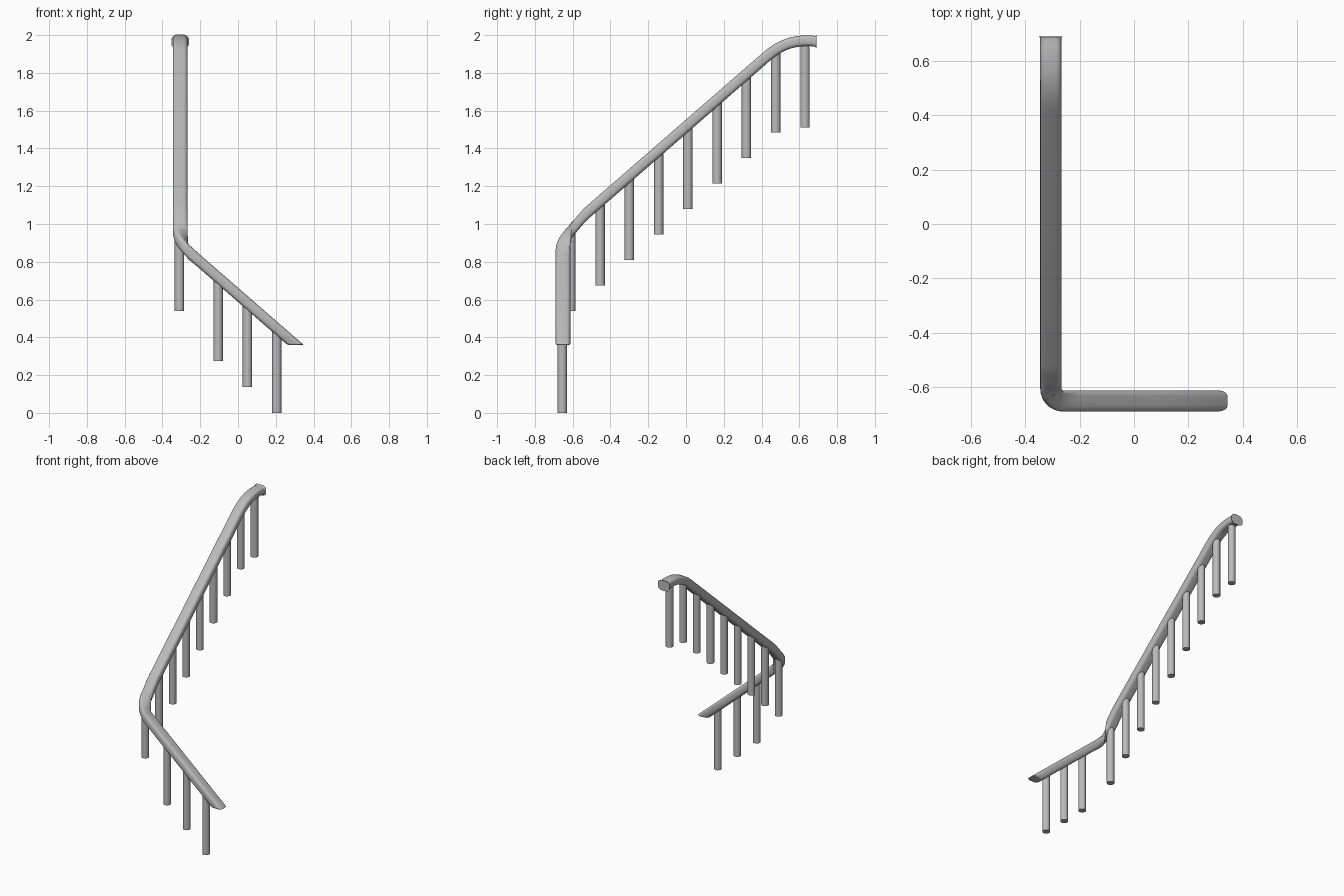
import bpy, bmesh, math
from mathutils import Vector

cube = bpy.data.objects.get("Cube")
if cube:
    bpy.data.objects.remove(cube, do_unlink=True)

metal = bpy.data.materials.new("plain grey")
metal.use_nodes = True
GREY = (0.5, 0.5, 0.5, 1)
metal.diffuse_color = GREY
metal.node_tree.nodes["Principled BSDF"].inputs["Base Color"].default_value = GREY

WIDTH, THICK, ROUND = 0.078, 0.057, 0.02
RAIL_X, RAIL_Y, TURN, SLOPE = -0.306, -0.651, 0.045, 0.87
POST_X, POST_Y, STEP, POST_R = -0.31, -0.655, 0.155, 0.025


def add_object(name, bm):
    bmesh.ops.recalc_face_normals(bm, faces=bm.faces)
    mesh = bpy.data.meshes.new(name)
    bm.to_mesh(mesh)
    bm.free()
    obj = bpy.data.objects.new(name, mesh)
    bpy.context.collection.objects.link(obj)
    mesh.materials.append(metal)
    bpy.ops.object.select_all(action='DESELECT')
    obj.select_set(True)
    bpy.context.view_layer.objects.active = obj
    bpy.ops.object.shade_smooth_by_angle(angle=math.radians(40))
    return obj


def upper_z(y):
    return 1.515 + SLOPE * y


def lower_z(x):
    return 0.625 - SLOPE * x


def bezier(a, b, c, d, steps):
    a, b, c, d = map(Vector, (a, b, c, d))
    return [a * (1 - t)**3 + b * 3 * t * (1 - t)**2 + c * 3 * t * t * (1 - t) + d * t**3
            for t in (i / steps for i in range(steps + 1))]


# Handrail path: level top, long slope, tight corner, short slope
path = [Vector((RAIL_X, 0.69, 1.966)), Vector((RAIL_X, 0.66, 1.97))]
path += bezier((RAIL_X, 0.63, 1.97), (RAIL_X, 0.55, 1.967),
               (RAIL_X, 0.49, upper_z(0.49)), (RAIL_X, 0.42, upper_z(0.42)), 10)
path += bezier((RAIL_X, -0.52, upper_z(-0.52)), (RAIL_X, -0.55, upper_z(-0.55)),
               (RAIL_X, -0.57, 1.005), (RAIL_X, RAIL_Y + TURN, 0.968), 4)
for i in range(1, 9):
    t = i / 8
    a = t * math.pi / 2
    path.append(Vector((RAIL_X + TURN * (1 - math.cos(a)),
                        RAIL_Y + TURN * (1 - math.sin(a)),
                        0.968 + t * (lower_z(RAIL_X + TURN) - 0.968))))
path += [Vector((x, RAIL_Y, lower_z(x))) for x in (-0.2, 0.1, 0.4)]

# Rounded rectangle swept with upright sections
outline = []
for k, (sx, sz) in enumerate(((1, 1), (-1, 1), (-1, -1), (1, -1))):
    for j in range(5):
        a = math.pi / 2 * (k + j / 4)
        outline.append((sx * (WIDTH / 2 - ROUND) + ROUND * math.cos(a),
                        sz * (THICK / 2 - ROUND) + ROUND * math.sin(a)))

bm = bmesh.new()
rings = []
for i, p in enumerate(path):
    tangent = path[min(i + 1, len(path) - 1)] - path[max(i - 1, 0)]
    flat = Vector((tangent.x, tangent.y, 0))
    stretch = min(tangent.length / flat.length, 1.4)
    side = flat.normalized().cross(Vector((0, 0, 1)))
    rings.append([bm.verts.new(p + side * u + Vector((0, 0, v * stretch)))
                  for u, v in outline])
for r, s in zip(rings, rings[1:]):
    for j in range(len(r)):
        n = (j + 1) % len(r)
        bm.faces.new((r[j], r[n], s[n], s[j]))
top_cap = bm.faces.new(rings[0])

# Level cut at the foot of the rail
cut = bmesh.ops.bisect_plane(bm, geom=bm.verts[:] + bm.edges[:] + bm.faces[:],
                             plane_co=(0, 0, 0.36), plane_no=(0, 0, -1), clear_outer=True)
loop = [g for g in cut["geom_cut"] if isinstance(g, bmesh.types.BMEdge)]
bmesh.ops.contextual_create(bm, geom=loop)
bmesh.ops.bevel(bm, geom=list(top_cap.edges) + loop, offset=0.008,
                segments=3, profile=0.5, affect='EDGES', clamp_overlap=True)
add_object("handrail", bm)


def post(name, x, y, bottom, top):
    bm = bmesh.new()
    bmesh.ops.create_cone(bm, cap_ends=True, segments=20, radius1=POST_R,
                          radius2=POST_R, depth=top - bottom)
    bmesh.ops.translate(bm, verts=bm.verts, vec=(x, y, (top + bottom) / 2))
    add_object(name, bm)


# Posts under the long slope; the last stands under the level top
for i in range(9):
    y = -0.61 + STEP * i
    bottom = 0.54 + 0.135 * i if i < 8 else 1.51
    top = {0: 0.965, 8: 1.965}.get(i, upper_z(y) - 0.005)
    post(f"upper_post_{i + 1}", POST_X, y, bottom, top)

# Posts under the short slope
for i in range(3):
    x = 0.205 - STEP * i
    post(f"lower_post_{i + 1}", x, POST_Y, 0.1375 * i, lower_z(x) - 0.005)
